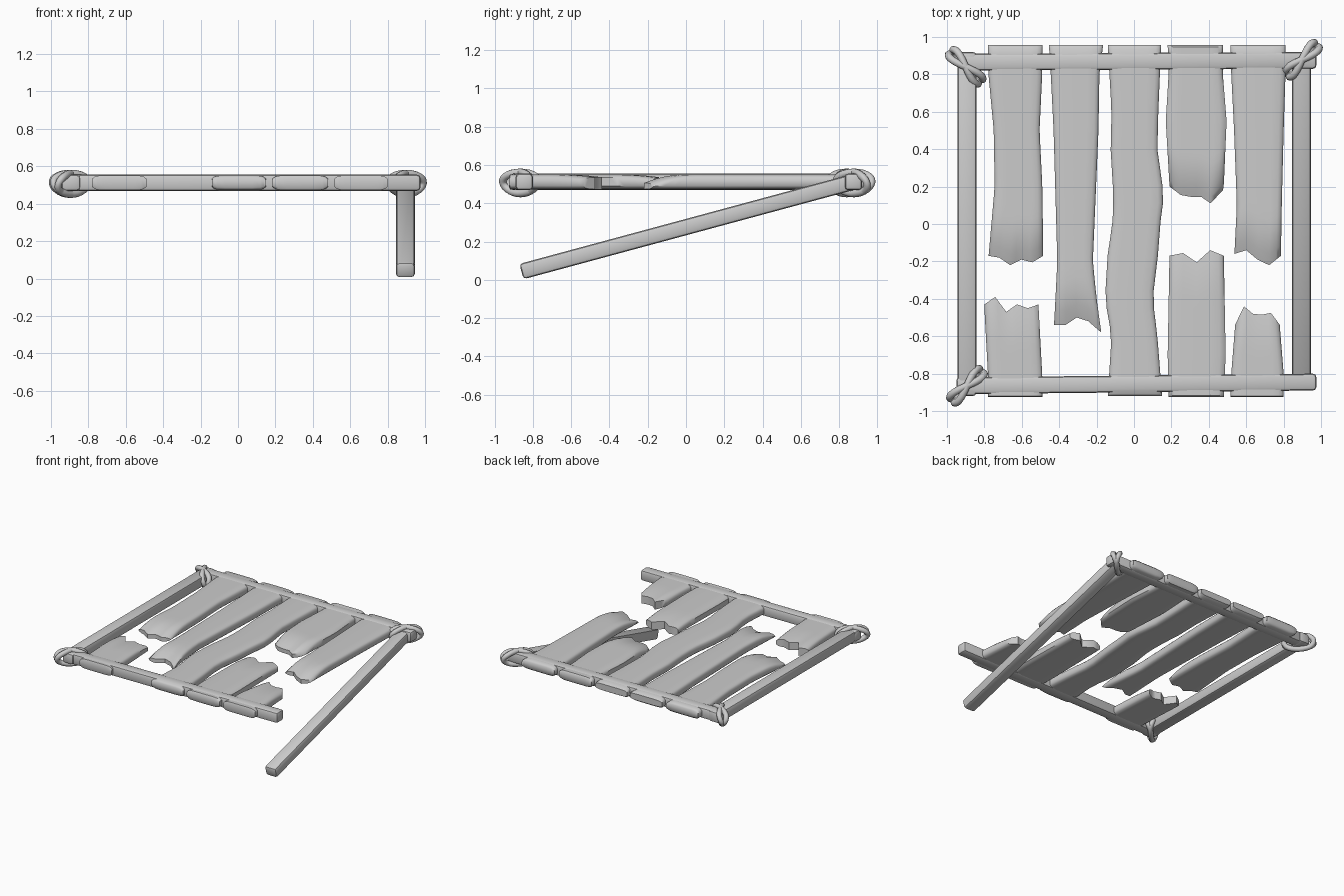
import bpy, bmesh, math
from mathutils import Vector

if "Cube" in bpy.data.objects:
    bpy.data.objects.remove(bpy.data.objects["Cube"])

ZC = 0.512


def finish(name, bm, angle=40):
    bmesh.ops.recalc_face_normals(bm, faces=bm.faces)
    me = bpy.data.meshes.new(name)
    bm.to_mesh(me)
    bm.free()
    ob = bpy.data.objects.new(name, me)
    bpy.context.collection.objects.link(ob)
    bpy.ops.object.select_all(action='DESELECT')
    ob.select_set(True)
    bpy.context.view_layer.objects.active = ob
    bpy.ops.object.shade_smooth_by_angle(angle=math.radians(angle))
    return ob


def rail(name, a, b, width, height):
    # bevelled beam between two points
    a, b = Vector(a), Vector(b)
    d = b - a
    bm = bmesh.new()
    bmesh.ops.create_cube(bm, size=1)
    bmesh.ops.scale(bm, vec=(width, d.length, height), verts=bm.verts)
    bmesh.ops.bevel(bm, geom=bm.edges[:], offset=0.018, segments=2,
                    profile=0.5, affect='EDGES')
    side = d.cross(Vector((0, 0, 1))).normalized()
    up = side.cross(d).normalized()
    fwd = d.normalized()
    for v in bm.verts:
        p = v.co.copy()
        v.co = (a + b) / 2 + side * p.x + fwd * p.y + up * p.z
    finish(name, bm)


def interp(pts, t):
    for (t0, v0), (t1, v1) in zip(pts, pts[1:]):
        if t <= t1:
            return v0 + (v1 - v0) * max(0, (t - t0) / (t1 - t0))
    return pts[-1][1]


def plank(name, y0, edges, jag, droop=0.0):
    # edges: (y, left x, right x); jag: y of the end, evenly spread across
    edges = sorted(edges)
    left = [(e[0], e[1]) for e in edges]
    right = [(e[0], e[2]) for e in edges]
    ends = [(i / (len(jag) - 1), y) for i, y in enumerate(jag)]
    cols = sorted({0, 0.04, 0.1, 0.25, 0.5, 0.75, 0.9, 0.96, 1} | {e[0] for e in ends})
    whole = len(jag) == 2
    rows = [0, 0.012] + [i / 20 for i in range(1, 20)] + ([0.993] if whole else []) + [1]
    bm = bmesh.new()
    rings = []
    for v in rows:
        top, bottom = [], []
        for u in cols:
            y = y0 + (interp(ends, u) - y0) * v
            x0, x1 = interp(left, y), interp(right, y)
            s = abs(2 * u - 1)
            h = 0.039 * (1 - 0.45 * s ** 10)
            if v == 0 or (whole and v == 1):
                h *= 0.65
            f = 0 if whole else max(0, 1 - abs(interp(ends, u) - y) / 0.22)
            drop = droop * f * f
            x = x0 + (x1 - x0) * u
            top.append(bm.verts.new((x, y, ZC + h - drop)))
            bottom.append(bm.verts.new((x, y, ZC - h)))
        rings.append(top + bottom[::-1])
    n = len(rings[0])
    for a, b in zip(rings, rings[1:]):
        for i in range(n):
            j = (i + 1) % n
            bm.faces.new((a[i], a[j], b[j], b[i]))
    # end caps
    for r in (rings[0], rings[-1]):
        for i in range(n // 2 - 1):
            bm.faces.new((r[i], r[i + 1], r[n - 2 - i], r[n - 1 - i]))
    finish(name, bm, 50)


def rope(name, x, y, yaw):
    # two crossing oval loops around a corner
    for k, sgn in enumerate((-1, 1)):
        ang = yaw + sgn * math.radians(9)
        d = Vector((math.cos(ang), math.sin(ang), 0))
        side = Vector((-d.y, d.x, 0))
        bm = bmesh.new()
        M, N, R = 28, 10, 0.02
        rings = []
        for i in range(M):
            t = 2 * math.pi * i / M
            c = Vector((x, y, ZC - 0.006)) + d * 0.113 * math.cos(t) + Vector((0, 0, 0.055 * math.sin(t)))
            c += side * 0.012 * sgn * math.sin(2 * t)
            nrm = (d * 0.055 * math.cos(t) + Vector((0, 0, 0.113 * math.sin(t)))).normalized()
            rings.append([bm.verts.new(c + R * (nrm * math.cos(2 * math.pi * j / N)
                                                + side * math.sin(2 * math.pi * j / N)))
                          for j in range(N)])
        for i in range(M):
            a, b = rings[i], rings[(i + 1) % M]
            for j in range(N):
                q = (j + 1) % N
                bm.faces.new((a[j], a[q], b[q], b[j]))
        finish(f"{name}_{k + 1}", bm)


# frame rails, the right one has come loose and hangs to the ground
rail("back_rail", (-0.92, 0.865, ZC), (0.975, 0.875, ZC), 0.09, 0.086)
rail("front_rail", (-0.95, -0.865, ZC), (0.975, -0.845, ZC), 0.09, 0.086)
rail("left_rail", (-0.893, -0.92, ZC), (-0.893, 0.92, ZC), 0.1, 0.086)
rail("loose_right_rail", (0.895, -0.86, 0.043), (0.895, 0.88, 0.513), 0.1, 0.083)

# planks fixed at the back
plank("plank_1_back", 0.957,
      [(0.957, -.78, -.49), (0.82, -.78, -.49), (0.5, -.75, -.505), (0.2, -.745, -.49), (-.2, -.78, -.485)],
      [-.17, -.18, -.22, -.19, -.205, -.17], 0.045)
plank("plank_2_back", 0.957,
      [(0.957, -.455, -.165), (0.8, -.445, -.185), (0.5, -.43, -.19), (-.2, -.41, -.22), (-.4, -.42, -.2), (-.58, -.43, -.175)],
      [-.54, -.54, -.50, -.52, -.58], 0.045)
plank("plank_4_back", 0.957,
      [(0.957, .18, .475), (0.8, .185, .475), (0.55, .17, .495), (0.2, .19, .48), (0.1, .2, .46)],
      [.20, .155, .145, .145, .11, .18], 0.045)
plank("plank_5_back", 0.957,
      [(0.957, .515, .81), (0.8, .52, .81), (0.5, .535, .8), (0.1, .55, .79), (-.2, .535, .785)],
      [-.16, -.14, -.19, -.22, -.17], 0.045)

# unbroken middle plank
plank("plank_3_whole", 0.957,
      [(0.957, -.14, .145), (0.6, -.12, .13), (0.4, -.125, .125), (0.15, -.11, .16), (0, -.115, .14),
       (-.15, -.14, .13), (-.4, -.155, .1), (-.6, -.12, .125), (-.92, -.14, .15)],
      [-.92, -.92])

# broken stubs fixed at the front
plank("plank_1_front", -0.925, [(-.925, -.78, -.49), (-.82, -.78, -.49), (-.45, -.8, -.51)],
      [-.43, -.39, -.47, -.43, -.45, -.43], 0.015)
plank("plank_4_front", -0.925, [(-.925, .185, .48), (-.7, .18, .49), (-.15, .19, .48)],
      [-.17, -.155, -.205, -.14, -.17], 0.015)
plank("plank_5_front", -0.925, [(-.925, .515, .80), (-.8, .52, .80), (-.55, .54, .78)],
      [-.54, -.44, -.48, -.485, -.475, -.54], 0.015)

# rope lashings on the three corners that still hold
rope("rope_back_left", -0.9, 0.84, math.radians(-45))
rope("rope_front_left", -0.893, -0.865, math.radians(45))
rope("rope_back_right", 0.898, 0.878, math.radians(45))
